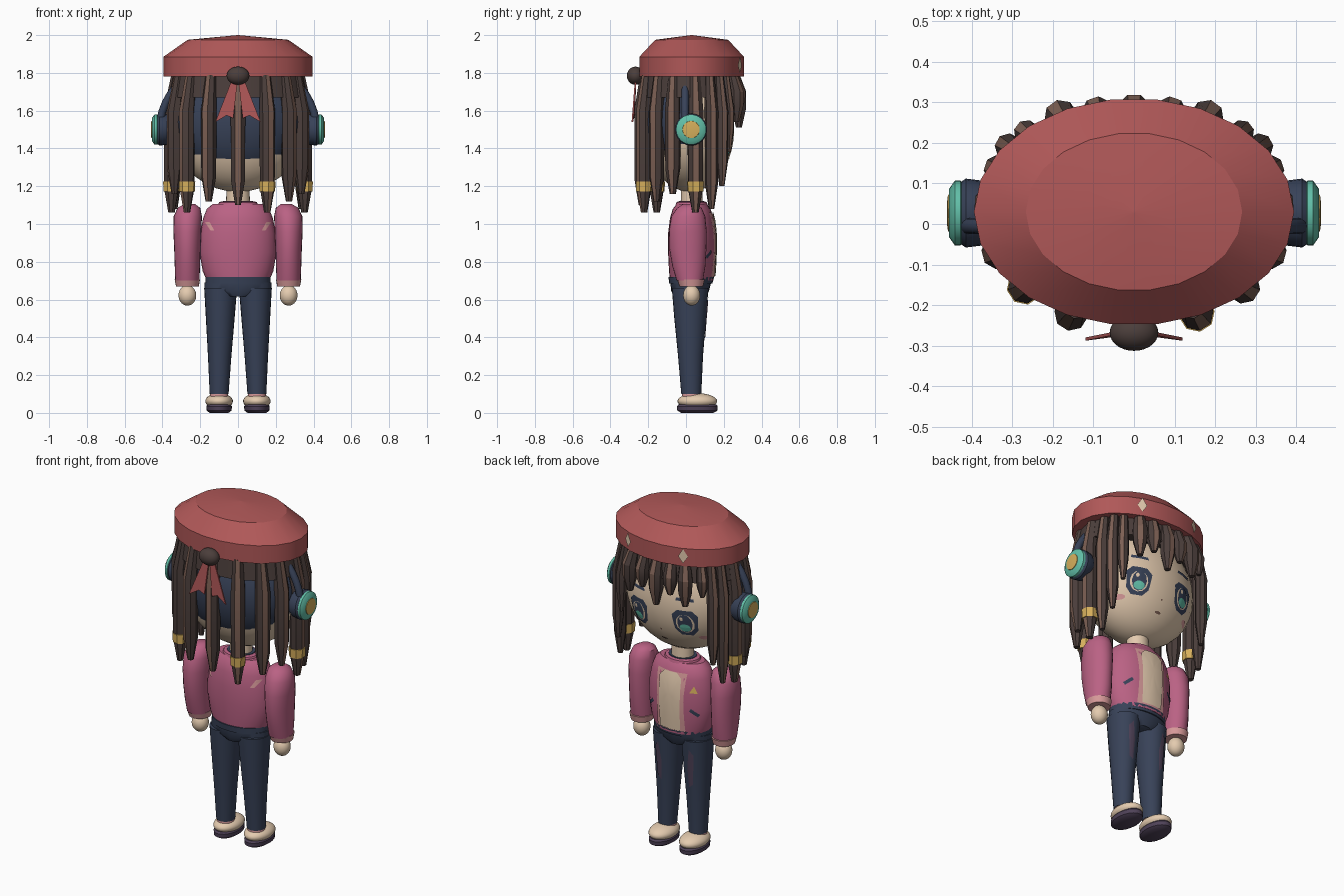
import bpy, bmesh, math
from math import sin, cos, pi, atan2
from mathutils import Vector, Matrix
from mathutils.bvhtree import BVHTree

cube = bpy.data.objects.get("Cube")
if cube:
    bpy.data.objects.remove(cube, do_unlink=True)


def material(name, code):
    lin = [((int(code[i:i + 2], 16) / 255 + 0.055) / 1.055) ** 2.4 for i in (0, 2, 4)]
    m = bpy.data.materials.new(name)
    m.use_nodes = True
    m.diffuse_color = (*lin, 1)
    m.node_tree.nodes["Principled BSDF"].inputs["Base Color"].default_value = (*lin, 1)
    return m


red = material("beret red", "B05858")
pink = material("jacket pink", "BA6284")
navy = material("navy", "384258")
skin = material("skin beige", "E4CBAF")
brown = material("dark brown", "4B3E3B")
tan = material("light brown", "7D6054")
teal = material("teal", "62BFA8")
gold = material("gold", "D6AF5C")
rose = material("pale rose", "D89A9A")
mauve = material("dark mauve", "4F4258")


def finish(name, bm, mats, angle=40):
    me = bpy.data.meshes.new(name)
    bm.normal_update()
    bm.to_mesh(me)
    bm.free()
    for m in mats:
        me.materials.append(m)
    me.shade_smooth()
    me.set_sharp_from_angle(angle=math.radians(angle))
    ob = bpy.data.objects.new(name, me)
    bpy.context.collection.objects.link(ob)
    return ob


def loft(name, rings, mat, segs=24, phase=0.0, angle=40, matrix=None, stripe=None):
    """Closed skin over elliptical rings given as (x, y, z, rx, ry)."""
    bm = bmesh.new()
    loops = []
    for x, y, z, rx, ry in rings:
        loops.append([bm.verts.new((x + rx * cos(phase + 2 * pi * i / segs),
                                    y + ry * sin(phase + 2 * pi * i / segs), z)) for i in range(segs)])
    for a, b in zip(loops, loops[1:]):
        for i in range(segs):
            j = (i + 1) % segs
            bm.faces.new((a[i], a[j], b[j], b[i]))
    bm.faces.new(loops[0][::-1])
    bm.faces.new(loops[-1])
    bmesh.ops.recalc_face_normals(bm, faces=bm.faces)
    mats = [mat]
    if stripe:
        mats.append(stripe[0])
        for f in bm.faces:
            f.material_index = int(f.normal.dot(stripe[1]) > 0.9)
    if matrix:
        bm.transform(matrix)
    return finish(name, bm, mats, angle)


def ball(name, centre, radii, mat, keep_back=None):
    bm = bmesh.new()
    bmesh.ops.create_uvsphere(bm, u_segments=28, v_segments=18, radius=1)
    bm.transform(Matrix.Translation(centre) @ Matrix.Diagonal((*radii, 1)))
    if keep_back is not None:
        bmesh.ops.bisect_plane(bm, geom=bm.verts[:] + bm.edges[:] + bm.faces[:],
                               plane_co=(0, keep_back, 0), plane_no=(0, 1, 0), clear_outer=True)
    return finish(name, bm, [mat])


def oval(cx, cz, w, h, n=12):
    return [(cx + w * cos(2 * pi * i / n), cz + h * sin(2 * pi * i / n)) for i in range(n)]


def decal(name, target, outline, mat, lift=0.004, side=1):
    """Thin patch draped on the front (side 1) or back (side -1) of a part."""
    me = target.data
    tree = BVHTree.FromPolygons([v.co for v in me.vertices], [p.vertices[:] for p in me.polygons])
    pts = []
    for (ax, az), (bx, bz) in zip(outline, outline[1:] + outline[:1]):
        pts += [(ax + (bx - ax) * k / 4, az + (bz - az) * k / 4) for k in range(4)]
    cx = sum(p[0] for p in pts) / len(pts)
    cz = sum(p[1] for p in pts) / len(pts)
    bm = bmesh.new()

    def drape(x, z):
        hit = tree.ray_cast(Vector((x, side * 2, z)), Vector((0, -side, 0)))
        if hit[0] is None:
            hit = tree.find_nearest(Vector((x, side * 0.2, z)))
        return bm.verts.new(hit[0] + Vector((0, side * lift, 0)))

    loops = [[drape(cx + (x - cx) * s, cz + (z - cz) * s) for x, z in pts] for s in (1, 0.66, 0.33)]
    mid = drape(cx, cz)
    n = len(pts)
    for i in range(n):
        j = (i + 1) % n
        for a, b in zip(loops, loops[1:]):
            bm.faces.new((a[i], a[j], b[j], b[i]))
        bm.faces.new((loops[-1][i], loops[-1][j], mid))
    bm.normal_update()
    if sum(f.normal.y for f in bm.faces) * side < 0:
        bmesh.ops.reverse_faces(bm, faces=bm.faces)
    return finish(name, bm, [mat])


# Beret with pompom and ribbon tails
beret = loft("beret", [(0, .03, 1.78, .395, .28), (0, .03, 1.885, .395, .28),
                       (0, .03, 1.975, .267, .195), (0, .03, 2.0, .004, .004)], red, 22, angle=25)
ball("beret_pompom", (0, -.268, 1.785), (.06, .045, .048), brown)
for s in (-1, 1):
    bm = bmesh.new()
    f = bm.faces.new([bm.verts.new((s * x, y, z)) for x, y, z in
                      ((.0, -.27, 1.78), (.03, -.27, 1.77), (.12, -.288, 1.54), (.06, -.28, 1.575), (.025, -.28, 1.56))])
    ext = bmesh.ops.extrude_face_region(bm, geom=[f])
    bmesh.ops.translate(bm, vec=(0, .008, 0), verts=[v for v in ext["geom"] if isinstance(v, bmesh.types.BMVert)])
    bmesh.ops.recalc_face_normals(bm, faces=bm.faces)
    finish("ribbon_tail", bm, [red], 20)
    decal("beret_diamond", beret, [(s * .18 - .025, 1.84), (s * .18, 1.80), (s * .18 + .025, 1.84), (s * .18, 1.885)], skin, .008)

# Head and hair base
head = ball("head", (0, .02, 1.5), (.345, .235, .33), skin)
ball("hair_back", (0, .01, 1.54), (.358, .25, .32), navy, keep_back=.0)
loft("hair_cap", [(0, .02, 1.67, .365, .262), (0, .02, 1.80, .34, .25)], brown, 24)


# Hair locks
def lock(name, x, y, tip, r, banded=False):
    out = Vector((x, y - .02, 0)).normalized()
    length = min(.13, (1.75 - tip) * .4)
    loft(name, [(x * .92, y * .92, 1.79, r * .7, r * .7), (x, y, 1.6 if tip < 1.4 else 1.7, r, r),
                (x, y, tip + length, r * .95, r * .95), (x, y, tip, r * .4, r * .4)],
         brown, 8, atan2(out.y, out.x) + pi / 8, 20, stripe=(tan, out))
    if banded:
        loft("lock_band", [(x, y, 1.172, r * 1.0, r * 1.0), (x, y, 1.225, r * 1.06, r * 1.06)], gold, 8,
             atan2(out.y, out.x) + pi / 8, 20)


lock("back_lock", 0, -.235, 1.10, .042)
for s in (-1, 1):
    lock("back_lock", s * .155, -.222, 1.06 if s > 0 else 1.12, .042, s > 0)
    lock("back_side_lock", s * .27, -.155, 1.06 if s < 0 else 1.12, .042, s < 0)
    lock("side_lock", s * .335, -.07, 1.16, .042)
    lock("ear_lock", s * .352, .05, 1.06, .044, True)
    lock("front_side_lock", s * .335, .135, 1.08, .036)
    lock("temple_lock", s * .31, .19, 1.2, .034)
    lock("cheek_lock", s * .265, .225, 1.38 if s > 0 else 1.6, .032)
    lock("fringe_lock", s * .18, .265, 1.54, .042)
    lock("fringe_lock", s * .09, .275, 1.59, .04)
lock("fringe_lock", 0, .28, 1.51, .042)

# Face
for s in (-1, 1):
    x = s * .15
    decal("eye_outline", head, [(x - .07, 1.46), (x - .04, 1.49), (x + .04, 1.49), (x + .07, 1.46),
                                (x + .06, 1.37), (x + .03, 1.335), (x - .03, 1.335), (x - .06, 1.37)], navy, .003)
    decal("eye_white", head, oval(x, 1.41, .05, .058), skin, .005)
    decal("iris", head, oval(x, 1.412, .04, .056), navy, .007)
    decal("iris_glow", head, oval(x, 1.385, .03, .024), teal, .009)
    decal("eye_glint", head, oval(x + .015, 1.44, .01, .012, 8), skin, .009)
    decal("eyebrow", head, [(x - .05, 1.545), (x + .05, 1.545), (x + .045, 1.562), (x - .045, 1.562)], navy)
    decal("blush", head, oval(s * .225, 1.318, .026, .014), rose)
decal("nose", head, oval(0, 1.345, .006, .006, 6), tan)
decal("mouth", head, oval(0, 1.28, .02, .007, 8), tan)

# Headphones
curve = bpy.data.curves.new("headband", "CURVE")
curve.dimensions = "3D"
curve.bevel_depth = .02
sp = curve.splines.new("POLY")
sp.points.add(24)
for i, p in enumerate(sp.points):
    a = pi * i / 24
    p.co = (.415 * cos(a), -.005, 1.5 + .37 * sin(a), 1)
curve.materials.append(navy)
bpy.context.collection.objects.link(bpy.data.objects.new("headband", curve))
for s in (-1, 1):
    turn = Matrix.Translation((0, .027, 1.5)) @ Matrix.Rotation(s * pi / 2, 4, "Y")
    for name, mat, prof in (("ear_cushion", navy, ((.36, .07), (.375, .08), (.415, .085), (.43, .075))),
                            ("ear_cup", teal, ((.42, .07), (.428, .08), (.442, .08), (.456, .06))),
                            ("ear_badge", gold, ((.45, .047), (.459, .045), (.461, .03)))):
        loft(name, [(0, 0, d, r, r) for d, r in prof], mat, 24, matrix=turn)

# Neck, torso and jacket details
loft("neck", [(0, .03, 1.05, .065, .06), (0, .03, 1.22, .06, .055)], skin)
loft("collar", [(0, .03, 1.07, .12, .095), (0, .03, 1.115, .1, .08), (0, .03, 1.12, .085, .07)], pink)
loft("collar_lining", [(0, .03, 1.1, .084, .07), (0, .03, 1.123, .08, .066)], navy)
torso = loft("jacket", [(0, .03, .70, .165, .115), (0, .03, .75, .187, .12), (0, .03, .85, .204, .125),
                        (0, .03, .95, .2, .125), (0, .03, 1.03, .185, .115), (0, .03, 1.08, .165, .1),
                        (0, .03, 1.105, .135, .08)], pink, 28)
decal("jacket_edge", torso, [(-.09, .72), (.09, .72), (.085, .9), (.095, 1.06), (-.095, 1.06), (-.085, .9)], rose, .004)
decal("shirt_front", torso, [(-.065, .725), (.065, .725), (.07, 1.03), (.04, 1.06), (-.04, 1.06), (-.07, 1.03)], skin, .009)
for s in (-1, 1):
    decal("pocket", torso, [(s * a, z) for a, z in ((.115, .85), (.125, .865), (.165, .83), (.155, .815))], navy)
    decal("back_mark", torso, [(s * a, z) for a, z in ((.125, .965), (.145, .965), (.175, 1.01), (.15, 1.01))],
          rose, .004, -1)
decal("badge", torso, [(-.155, .955), (-.115, .955), (-.135, .995)], gold)

# Arms, hands, legs and shoes
for s in (-1, 1):
    side = "left" if s > 0 else "right"
    x = s * .268
    loft(side + "_sleeve", [(x, .02, .70, .064, .07), (x, .015, .78, .067, .088), (x, .01, .87, .07, .098),
                            (x, .01, .96, .074, .1), (x - s * .002, .012, 1.04, .075, .09),
                            (x - s * .008, .018, 1.085, .06, .065), (x - s * .012, .02, 1.105, .03, .035)], pink)
    loft(side + "_cuff", [(x, .028, .668, .06, .062), (x, .026, .705, .067, .073)], rose)
    ball(side + "_hand", (s * .268, .03, .622), (.047, .045, .054), skin)
    leg = loft(side + "_leg", [(s * .1, .028, .10, .05, .053), (s * .097, .024, .3, .062, .066),
                               (s * .094, .022, .5, .076, .084), (s * .092, .022, .66, .087, .097)], navy)
    decal(side + "_leg_patch", leg, [(s * a, z) for a, z in ((.09, .38), (.115, .4), (.125, .58), (.1, .61), (.085, .5))],
          mauve)
    loft(side + "_sock", [(s * .1, .03, .07, .05, .052), (s * .1, .03, .115, .046, .05)], rose)
    ball(side + "_shoe", (s * .1, .06, .062), (.073, .105, .042), skin)
    loft(side + "_sole", [(s * .1, .06, 0, .05, .085), (s * .1, .06, .012, .066, .106),
                          (s * .1, .06, .035, .068, .108), (s * .1, .06, .045, .06, .1)], mauve)
loft("hips", [(0, .022, .615, .08, .085), (0, .022, .645, .176, .1), (0, .025, .69, .178, .108)], navy)
loft("waistband", [(0, .025, .685, .172, .114), (0, .028, .72, .172, .121)], navy)
